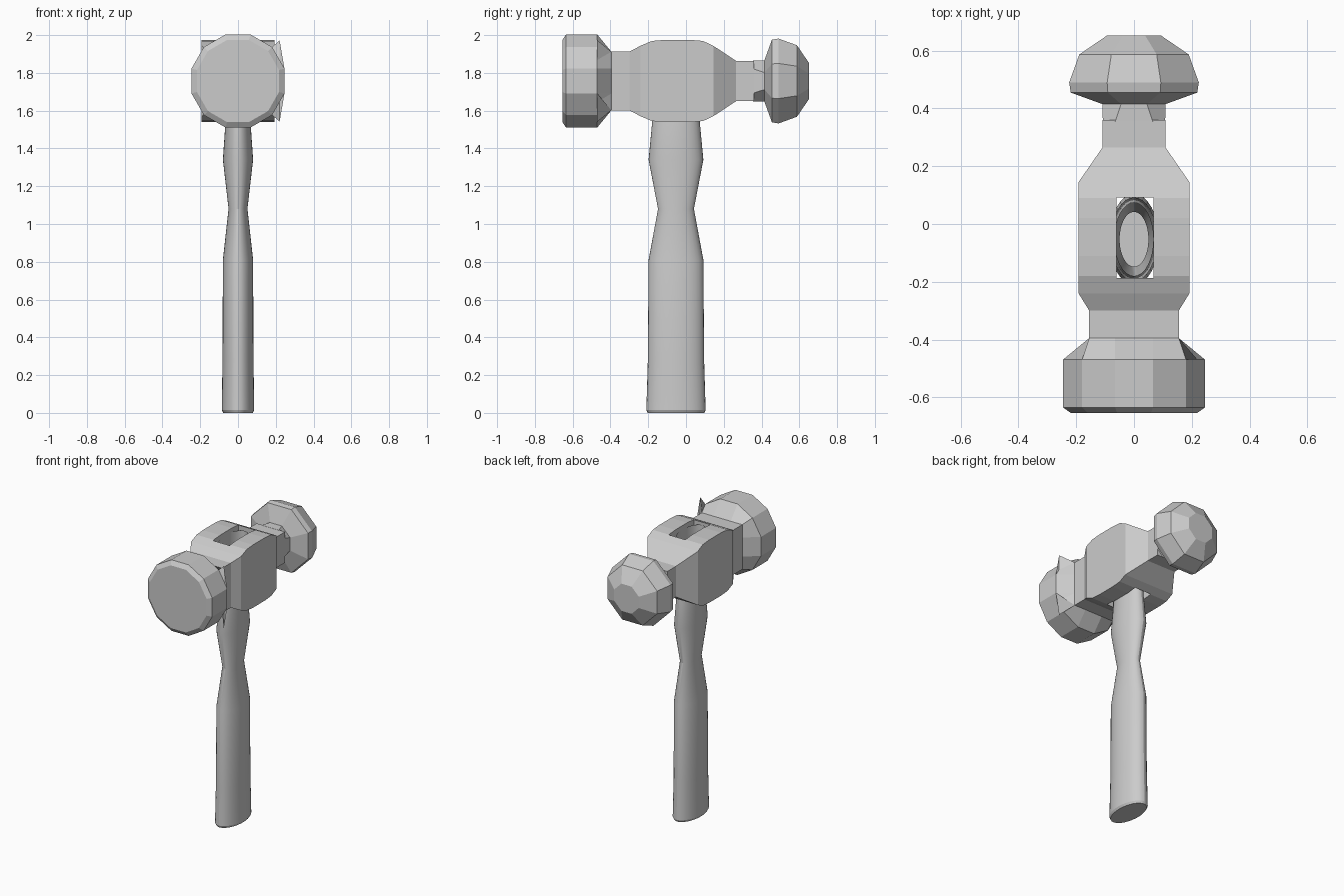
import bpy, bmesh
from math import cos, sin, pi

if "Cube" in bpy.data.objects:
    bpy.data.objects.remove(bpy.data.objects["Cube"])

CZ = 1.757  # height of the head axis


def loft(name, rings, cap_start=True, cap_end=True):
    """Skin a list of equal-length vertex rings."""
    bm = bmesh.new()
    loops = [[bm.verts.new(p) for p in r] for r in rings]
    n = len(loops[0])
    for a, b in zip(loops, loops[1:]):
        for i in range(n):
            j = (i + 1) % n
            bm.faces.new((a[i], a[j], b[j], b[i]))
    if cap_start:
        bm.faces.new(loops[0][::-1])
    if cap_end:
        bm.faces.new(loops[-1])
    bmesh.ops.recalc_face_normals(bm, faces=bm.faces)
    me = bpy.data.meshes.new(name)
    bm.to_mesh(me)
    bm.free()
    ob = bpy.data.objects.new(name, me)
    bpy.context.collection.objects.link(ob)
    return ob


def disc(y, r, n):
    """Ring around the y axis with a flat side on top."""
    return [(r * cos(2 * pi * (i + .5) / n), y, CZ + r * sin(2 * pi * (i + .5) / n))
            for i in range(n)]


def rect(y, hx, hz):
    return [(hx, y, CZ - hz), (hx, y, CZ + hz), (-hx, y, CZ + hz), (-hx, y, CZ - hz)]


def clamp_ring(ring, y, h):
    """Flatten a ring onto a square of half size h."""
    c = lambda v: max(-h, min(h, v))
    return [(c(x), y, CZ + c(z - CZ)) for x, _, z in ring]


# Handle: oval, waisted, open at the top inside the eye
profile = [(0, .078, .15), (.015, .086, .157), (.28, .082, .149), (.81, .08, .145),
           (1.08, .05, .095), (1.34, .08, .145), (1.53, .067, .127), (1.95, .067, .127)]
handle = loft("handle", [[(rx * cos(2 * pi * i / 32), -.053 + ry * sin(2 * pi * i / 32), z)
                          for i in range(32)] for z, rx, ry in profile], cap_end=False)
bpy.context.view_layer.objects.active = handle
handle.select_set(True)
bpy.ops.object.shade_smooth_by_angle(angle=.35)

# Head body: rectangular sections along y
stations = [(-.395, .155, .155), (-.30, .155, .155), (-.24, .192, .187), (-.18, .192, .212),
            (-.11, .192, .218), (.02, .192, .218), (.09, .192, .212), (.145, .192, .186),
            (.265, .109, .107), (.36, .109, .107)]
body = loft("head_body", [rect(*s) for s in stations])

# Rectangular eye cut through the body
eye = loft("eye_cutter", [[(-.06, -.187, z), (.068, -.187, z), (.068, .092, z), (-.06, .092, z)]
                          for z in (1.4, 2.1)])
eye.hide_render = True
mod = body.modifiers.new("eye", 'BOOLEAN')
mod.operation, mod.solver, mod.object = 'DIFFERENCE', 'EXACT', eye
bpy.context.view_layer.objects.active = body
bpy.ops.object.modifier_apply(modifier="eye")
bpy.data.objects.remove(eye)

# Striking face: flared collar and twelve-sided disc
R = .255
rim = disc(-.47, R, 12)
loft("striking_face", [disc(-.655, .225, 12), disc(-.635, R, 12), rim,
                       clamp_ring(rim, -.395, .155)])

# Protruding side flange on the right of the collar
loft("collar_flange", [
    [(.246, -.47, CZ + s * .066), (.22, -.47, CZ + s * .216),
     (.155, -.395, CZ + s * .155), (.16, -.47, CZ + s * .16)] for s in (-1, 1)])

# Rounded peen: eight-sided dome on the narrow neck
oct_ring = disc(0, .118, 8)
loft("peen", [clamp_ring(disc(0, .17, 8), .355, .108), disc(.415, .118, 8), disc(.455, .237, 8),
              disc(.49, .243, 8), disc(.587, .205, 8), disc(.652, .102, 8)])
